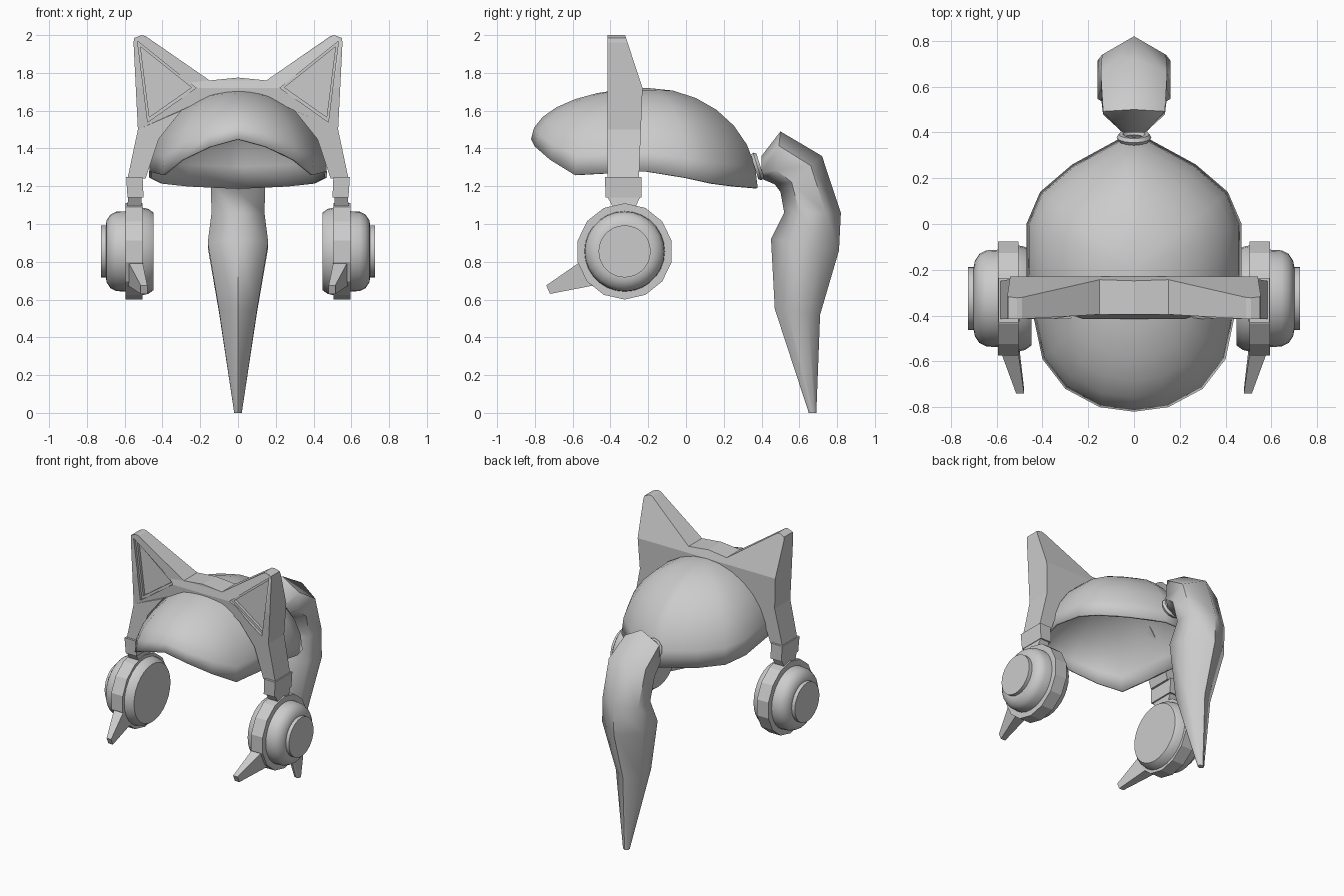
import bpy, bmesh
from math import sin, cos, pi, radians
from mathutils import Vector, Matrix

cube = bpy.data.objects.get("Cube")
if cube:
    bpy.data.objects.remove(cube, do_unlink=True)

grey = bpy.data.materials.new("plain grey")
grey.use_nodes = True
grey.diffuse_color = (0.6, 0.6, 0.6, 1)
grey.node_tree.nodes["Principled BSDF"].inputs["Base Color"].default_value = (0.6, 0.6, 0.6, 1)


def finish(name, bm, smooth=None):
    """Turn a bmesh into an object with clean normals and the shared material."""
    bmesh.ops.recalc_face_normals(bm, faces=bm.faces)
    mesh = bpy.data.meshes.new(name)
    bm.to_mesh(mesh)
    bm.free()
    mesh.materials.append(grey)
    ob = bpy.data.objects.new(name, mesh)
    bpy.context.collection.objects.link(ob)
    if smooth:
        bpy.ops.object.select_all(action='DESELECT')
        ob.select_set(True)
        bpy.context.view_layer.objects.active = ob
        bpy.ops.object.shade_smooth_by_angle(angle=radians(smooth))
    return ob


def loft(rings, caps=True):
    """Skin a list of closed rings, each with the same number of points."""
    bm = bmesh.new()
    loops = [[bm.verts.new(p) for p in ring] for ring in rings]
    n = len(loops[0])
    for a, b in zip(loops, loops[1:]):
        for i in range(n):
            j = (i + 1) % n
            bm.faces.new((a[i], a[j], b[j], b[i]))
    if caps:
        bm.faces.new(loops[0])
        bm.faces.new(loops[-1])
    return bm


def mirrored(pts):
    """Close a half outline by reflecting it in x."""
    return pts + [(-p[0], *p[1:]) for p in reversed(pts) if p[0] > 0]


# Hair cap: domed thin shell above a wavy rim
rim = mirrored([(0, -.82, 1.45), (.15, -.80, 1.41), (.30, -.72, 1.34),
                (.40, -.59, 1.26), (.44, -.40, 1.27), (.47, -.22, 1.28),
                (.47, 0, 1.245), (.41, .14, 1.215), (.27, .26, 1.2), (.05, .38, 1.19)])
apex = Vector((0, -.2, 1.72))
levels = []
for k in range(7, 0, -1):
    t = k / 7 * pi / 2
    levels.append([(x * sin(t), apex.y + (y - apex.y) * sin(t),
                    z + (apex.z - z) * cos(t)) for x, y, z in rim])
bm = loft(levels, caps=False)
bmesh.ops.holes_fill(bm, edges=[e for e in bm.edges if e.is_boundary
                                and min(v.co.z for v in e.verts) > 1.6])
top = [f for f in bm.faces if len(f.verts) > 4]
bmesh.ops.poke(bm, faces=top)
for v in bm.verts:
    if len(v.link_edges) > 6:
        v.co = apex
cap = finish("hair_cap", bm, 50)
shell = cap.modifiers.new("thickness", 'SOLIDIFY')
shell.thickness = .015

# Headband with two pointed ears, thinning toward the tips
half = [(0, 1.775), (.15, 1.76), (.49, 1.995), (.51, 2.0), (.55, 1.985), (.553, 1.96),
        (.53, 1.5), (.585, 1.24), (.49, 1.24), (.42, 1.45), (.3, 1.6), (.15, 1.67), (0, 1.68)]
outline = half + [(-x, z) for x, z in reversed(half) if x > 0]
bm = loft([[(x, y, z) for x, z in outline] for y in (-.415, -.23)])
bmesh.ops.bisect_plane(bm, geom=bm.verts[:] + bm.edges[:] + bm.faces[:],
                       plane_co=(0, 0, 1.72), plane_no=(0, 0, 1))
for v in bm.verts:
    if v.co.y > -.3:
        v.co.y -= max(0, v.co.z - 1.72) * .33 + max(0, 1.72 - v.co.z) * .04
    elif abs(v.co.x) < .2:
        v.co.y += .02
band = finish("ear_headband", bm)

# Stepped triangular recesses in the ears
corners = [Vector((.532, 1.968)), Vector((.222, 1.72)), Vector((.478, 1.54))]
middle = sum(corners, Vector((0, 0))) / 3
for side, label in ((1, "left"), (-1, "right")):
    for scale, depth in ((1, -.395), (.87, -.375)):
        tri = [middle + (c - middle) * scale for c in corners]
        cutter = finish(label + "_ear_cutter",
                        loft([[(side * c.x, y, c.y) for c in tri] for y in (-.5, depth)]))
        cutter.hide_render = True
        cutter.hide_set(True)
        cut = band.modifiers.new("ear recess", 'BOOLEAN')
        cut.object = cutter
        cut.solver = 'EXACT'


def box_ring(x0, x1, y0, y1, z):
    return [(x0, y0, z), (x1, y0, z), (x1, y1, z), (x0, y1, z)]


def lathe(profile, sides):
    """Rings of (x, radius) around the ear cup axis."""
    return loft([[(x, -.325 + r * sin(2 * pi * i / sides), .855 + r * cos(2 * pi * i / sides))
                  for i in range(sides)] for x, r in profile])


def add_side(name, bm, side, smooth=None):
    bmesh.ops.scale(bm, vec=(side, 1, 1), verts=bm.verts)
    finish(name, bm, smooth)


for side, label in ((1, "left_"), (-1, "right_")):
    # Sliding joint between the band and the cup
    add_side(label + "joint", loft([box_ring(.5, .585, -.425, -.235, 1.14),
                                    box_ring(.505, .592, -.43, -.235, 1.25)]), side)
    add_side(label + "joint_neck", loft([box_ring(.51, .59, -.37, -.28, 1.06),
                                         box_ring(.51, .58, -.42, -.24, 1.15)]), side)
    # Ear cup: faceted ring, inner pad, outer housing and end button
    add_side(label + "cup_ring", lathe([(.505, .255), (.595, .255)], 14), side)
    add_side(label + "ear_pad", lathe([(.52, .235), (.475, .225), (.447, .205)], 28), side, 40)
    add_side(label + "cup_housing", lathe([(.59, .213), (.645, .21), (.675, .195),
                                           (.695, .165), (.7, .14)], 28), side, 40)
    add_side(label + "cup_button", lathe([(.69, .138), (.725, .138)], 28), side, 40)
    # Pointed stalk at the lower front of the cup
    root = [(-.53, .82), (-.46, .68)]
    tip = [(-.74, .675), (-.72, .63)]
    rings = [[(x, *p) for x, p in ((a, q[0]), (b, q[0]), (b, q[1]), (a, q[1]))]
             for a, b, q in ((.51, .592, root), (.48, .515, tip))]
    add_side(label + "stalk", loft(rings), side)

# Ponytail: six-sided rings given by front point, back point and half width
tail = [((.40, 1.24), (.40, 1.36), .05), ((.47, 1.21), (.50, 1.49), .135),
        ((.50, 1.17), (.72, 1.36), .145), ((.52, 1.06), (.82, 1.06), .14),
        ((.45, .92), (.81, .86), .16), ((.47, .55), (.71, .52), .10),
        ((.65, 0), (.69, 0), .02)]
rings = []
for front, back, w in tail:
    f, b = Vector((0, *front)), Vector((0, *back))
    out = Vector((w, 0, 0))
    near, far = f.lerp(b, .27), f.lerp(b, .73)
    rings.append([f, near + out, far + out, b, far - out, near - out])
finish("ponytail", loft(rings), 60)

# Hair tie around the root of the ponytail
bpy.ops.mesh.primitive_torus_add(major_segments=12, minor_segments=6, major_radius=.058,
                                 minor_radius=.018, location=(0, .378, 1.305))
tie = bpy.context.object
tie.name = "hair_tie"
tie.rotation_euler = Vector((0, .95, .3)).to_track_quat('Z', 'Y').to_euler()
tie.data.materials.append(grey)
bpy.ops.object.shade_smooth_by_angle(angle=radians(50))
